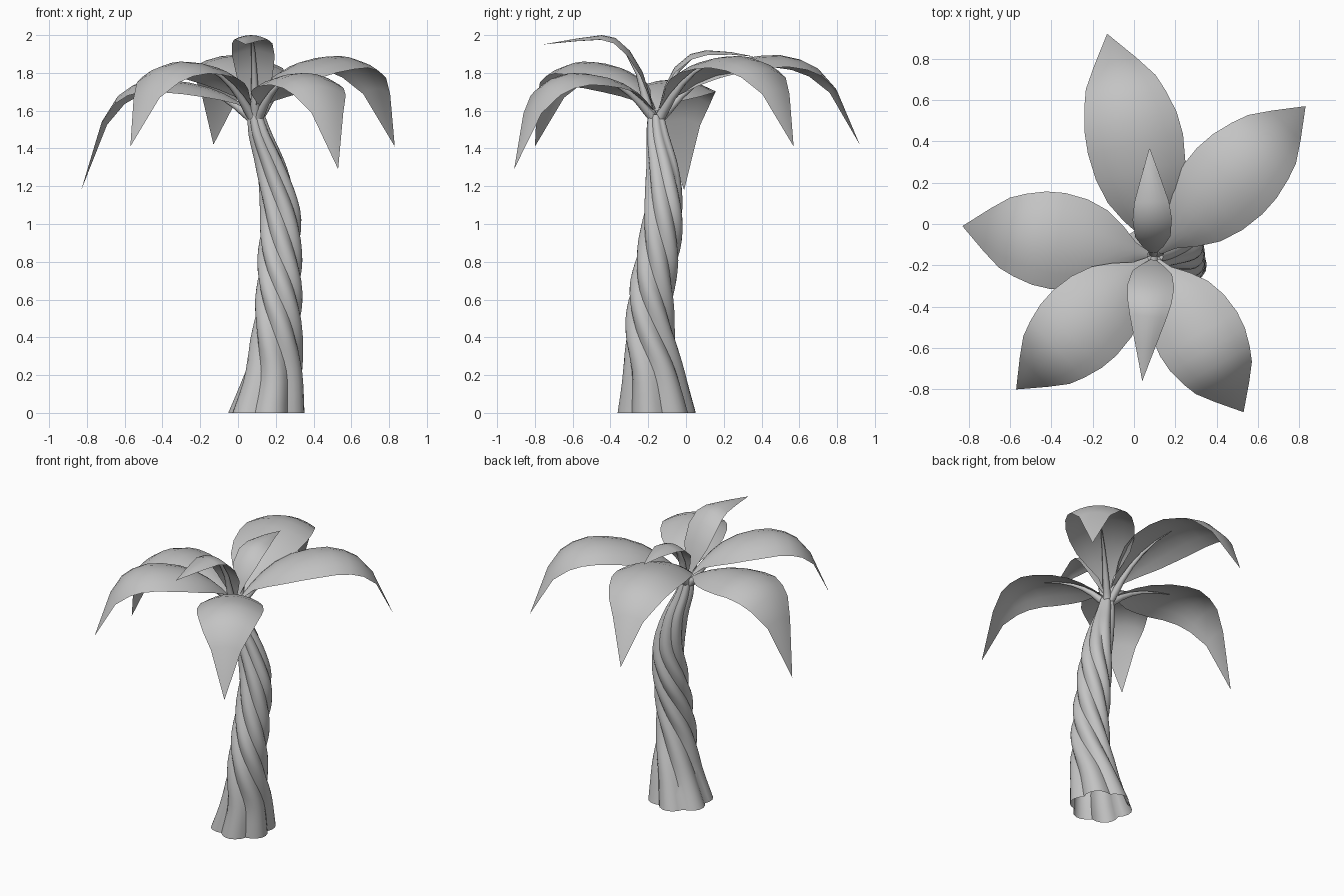
import bpy, bmesh, math
from mathutils import Vector

old = bpy.data.objects.get("Cube")
if old:
    bpy.data.objects.remove(old, do_unlink=True)

grey = bpy.data.materials.new("plain_grey")
grey.use_nodes = True
colour = (0.55, 0.55, 0.55, 1)
grey.diffuse_color = colour
grey.node_tree.nodes["Principled BSDF"].inputs["Base Color"].default_value = colour


def grid_object(name, rows, closed=False, cap=False, angle=50):
    """Skin a list of equally long point rows."""
    bm = bmesh.new()
    rings = [[bm.verts.new(p) for p in row] for row in rows]
    n = len(rings[0])
    for a, b in zip(rings, rings[1:]):
        for i in range(n if closed else n - 1):
            j = (i + 1) % n
            bm.faces.new((a[i], a[j], b[j], b[i]))
    if cap:
        bm.faces.new(rings[-1])
    bmesh.ops.remove_doubles(bm, verts=bm.verts, dist=0.0005)
    mesh = bpy.data.meshes.new(name)
    bm.to_mesh(mesh)
    bm.free()
    mesh.materials.append(grey)
    obj = bpy.data.objects.new(name, mesh)
    bpy.context.collection.objects.link(obj)
    bpy.ops.object.select_all(action='DESELECT')
    obj.select_set(True)
    bpy.context.view_layer.objects.active = obj
    bpy.ops.object.shade_smooth_by_angle(angle=math.radians(angle))


def smooth_path(keys, steps):
    """Catmull-Rom interpolation of key rows."""
    out = []
    for i in range(len(keys) - 1):
        a, b, c, d = (Vector(keys[min(max(i + k, 0), len(keys) - 1)]) for k in (-1, 0, 1, 2))
        for s in range(steps):
            t = s / steps
            out.append(b + (c - a) * (t / 2) + (a * 2 - b * 5 + c * 4 - d) * (t * t / 2)
                       + (b * 3 - a - c * 3 + d) * (t ** 3 / 2))
    return out + [Vector(keys[-1])]


# Trunk: lobed section, twisted while it leans (x, y, z, radius, turn)
LOBES, STEPS = 6, 6
trunk_path = [
    (.15, -.155, 0, .21, 10), (.19, -.17, .22, .163, 0), (.208, -.19, .44, .135, -42),
    (.218, -.18, .65, .124, -100), (.222, -.145, .86, .118, -160), (.222, -.12, 1.08, .107, -215),
    (.176, -.125, 1.3, .086, -250), (.12, -.15, 1.47, .064, -265), (.095, -.16, 1.58, .045, -270)]
rows = []
for x, y, z, radius, turn in smooth_path(trunk_path, 4):
    row = []
    for i in range(LOBES * STEPS):
        a = math.tau * i / (LOBES * STEPS)
        r = radius * (.82 + .18 * abs(math.sin(a * LOBES / 2)))
        a += math.radians(turn)
        row.append((x + r * math.cos(a), y + r * math.sin(a), z))
    rows.append(row)
grid_object("trunk", rows, closed=True, cap=True)

# Leaf profiles: distance share, height, width share
RISE = [(.03, .12, .08), (.1, .37, .22), (.18, .59, .52), (.27, .77, .78), (.38, .91, .94),
        (.5, .985, 1), (.6, 1, .97)]
DROOP = [(.7, .05, .86), (.78, .14, .73), (.87, .36, .45), (1, 1, 0)]
START = Vector((.095, -.155, 1.54))


def broad(crest, tip):
    up = [(t, 1.58 + f * (crest - 1.58), w) for t, f, w in RISE]
    return up + [(t, crest - f * (crest - tip), w) for t, f, w in DROOP]


def leaf(name, tip_xy, profile, half_width, arch=.065, bend=0):
    reach = Vector((tip_xy[0] - START.x, tip_xy[1] - START.y, 0))
    side = Vector((-reach.y, reach.x, 0)).normalized()
    spine = [Vector((START.x, START.y, z)) + reach * t + side * (bend * math.sin(math.pi * t))
             for t, z, w in profile]
    rows = []
    for p, (t, z, w) in zip(spine, profile):
        rows.append([p + side * (u * w * half_width) - Vector((0, 0, arch * w * u * u))
                     for u in (-1, -.67, -.33, 0, .33, .67, 1)])
    grid_object(name + "_blade", rows)

    # Tapering stalk that runs along the underside of the first half of the blade
    path = [START - Vector((0, 0, .06)), START] + spine[:6]
    rows = []
    for i, p in enumerate(path):
        along = (path[min(i + 1, len(path) - 1)] - path[max(i - 1, 0)]).normalized()
        down = side.cross(along)
        r = .034 * (1 - i / (len(path) - 1)) + .001
        centre = p + down * (r + .005) if i > 1 else p
        rows.append([centre + r * (side * math.cos(k * math.tau / 8)
                                   + down * math.sin(k * math.tau / 8)) for k in range(8)])
    grid_object(name + "_stalk", rows, closed=True)


# Broad drooping leaves
leaf("back_leaf", (-.13, .92), broad(1.895, 1.42), .235, bend=-.025)
leaf("back_left_leaf", (.83, .57), broad(1.89, 1.41), .225)
leaf("right_leaf", (-.83, -.01), broad(1.765, 1.18), .235)
leaf("front_right_leaf", (-.57, -.8), broad(1.86, 1.41), .22)
leaf("front_left_leaf", (.53, -.91), broad(1.8, 1.29), .215)

# Young upright leaves
leaf("young_front_leaf", (.04, -.76),
     [(.03, 1.62, .12), (.07, 1.7, .45), (.13, 1.81, .85), (.24, 1.92, 1), (.36, 1.985, .95),
      (.48, 2, .8), (.72, 1.98, .43), (1, 1.95, 0)], .113, arch=.03)
leaf("young_back_leaf", (.075, .37),
     [(.03, 1.63, .15), (.08, 1.73, .5), (.18, 1.83, .9), (.34, 1.9, 1), (.5, 1.92, .88),
      (.75, 1.91, .45), (1, 1.885, 0)], .095, arch=.03)
